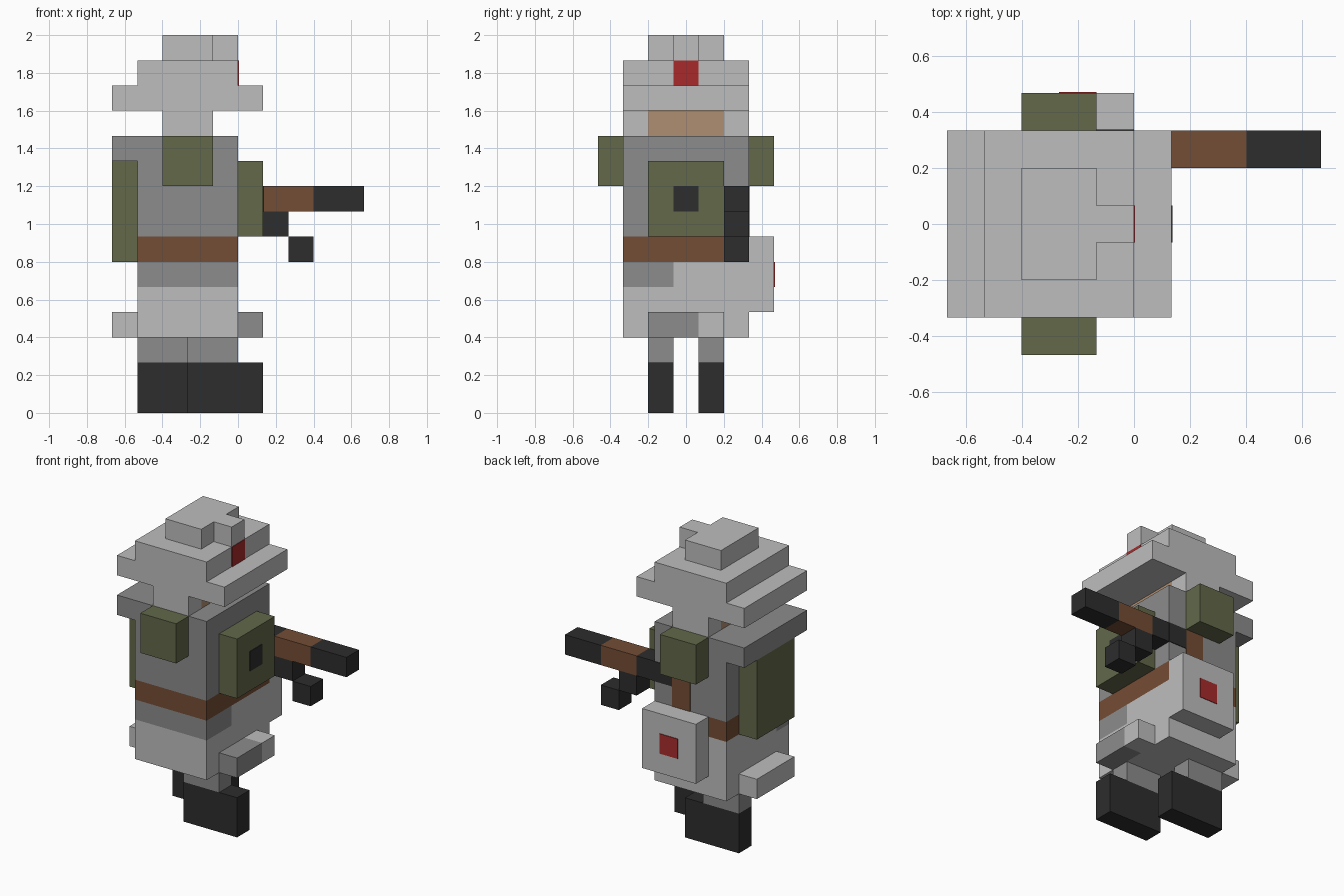
import bpy
import bmesh

cube = bpy.data.objects.get("Cube")
if cube:
    bpy.data.objects.remove(cube, do_unlink=True)

U = 2 / 15      # one block of the grid
T = 0.03        # thickness of painted plates, in blocks


def linear(c):
    c /= 255
    return c / 12.92 if c <= 0.04045 else ((c + 0.055) / 1.055) ** 2.4


def material(name, r, g, b):
    mat = bpy.data.materials.new(name)
    col = (linear(r), linear(g), linear(b), 1)
    mat.use_nodes = True
    mat.diffuse_color = col
    bsdf = mat.node_tree.nodes["Principled BSDF"]
    bsdf.inputs["Base Color"].default_value = col
    bsdf.inputs["Roughness"].default_value = 0.9
    return mat


LIGHT = material("light_grey", 190, 190, 190)
GREY = material("mid_grey", 140, 140, 140)
GREEN = material("olive_green", 98, 104, 74)
BROWN = material("leather_brown", 116, 77, 53)
BLACK = material("near_black", 45, 45, 45)
RED = material("red", 168, 43, 43)
SKIN = material("skin", 176, 143, 114)


def prism(name, mat, outline, lo, hi, axis="z"):
    """Extrude an outline along z (outline in x, y) or along y (outline in x, z)."""
    def place(a, b, h):
        return (a * U, b * U, h * U) if axis == "z" else (a * U, h * U, b * U)
    bm = bmesh.new()
    bottom = [bm.verts.new(place(a, b, lo)) for a, b in outline]
    top = [bm.verts.new(place(a, b, hi)) for a, b in outline]
    bm.faces.new(bottom)
    bm.faces.new(top)
    for i in range(len(outline)):
        j = (i + 1) % len(outline)
        bm.faces.new((bottom[i], bottom[j], top[j], top[i]))
    bmesh.ops.recalc_face_normals(bm, faces=bm.faces)
    mesh = bpy.data.meshes.new(name)
    bm.to_mesh(mesh)
    bm.free()
    mesh.materials.append(mat)
    obj = bpy.data.objects.new(name, mesh)
    bpy.context.collection.objects.link(obj)
    return obj


def box(name, mat, x, y, z):
    """Box from (low, high) pairs in blocks."""
    return prism(name, mat, [(x[0], y[0]), (x[1], y[0]), (x[1], y[1]), (x[0], y[1])], *z)


# Hat: brim and dome in one stepped profile, crown with a front ridge
prism("hat", LIGHT, [(-5, 12), (1, 12), (1, 13), (0, 13), (0, 14), (-4, 14),
                     (-4, 13), (-5, 13)], -2.5, 2.5, "y")
prism("hat_crown", LIGHT, [(-3, -1.5), (-1, -1.5), (-1, -0.5), (0, -0.5), (0, 0.5),
                           (-1, 0.5), (-1, 1.5), (-3, 1.5)], 14, 15)
box("hat_badge", RED, (0, T), (-0.5, 0.5), (13, 14))

# Head
box("head", SKIN, (-3, -1), (-1.5, 1.5), (11, 12))

# Parts repeated on both sides
for side, s in (("right", -1), ("left", 1)):
    box(side + "_ear_flap", LIGHT, (-3, -1), sorted((1.5 * s, 2.5 * s)), (11, 12))
    box(side + "_shoulder_pad", GREEN, (-3, -1), sorted((2.5 * s, 3.5 * s)), (9, 11))
    # Legs are staggered in a walking pose
    y, x = sorted((0.5 * s, 1.5 * s)), -1 - s
    box(side + "_leg", GREY, (x - 2, x), y, (2, 3))
    box(side + "_boot", BLACK, (x - 2, x + 1), y, (0, 2))

# Torso: jacket with rear collar, belt, hips and skirt
prism("jacket", GREY, [(-4, 7), (0, 7), (0, 11), (-5, 11), (-5, 10), (-4, 10)],
      -2.5, 2.5, "y")
box("belt", BROWN, (-4, 0), (-2.5, 2.5), (6, 7))
prism("hip_shirt", GREY, [(-4, -2.5), (0, -2.5), (0, -0.5), (-1, -0.5), (-1, -1.5),
                          (-4, -1.5)], 5, 6)
prism("hip_coat", LIGHT, [(-4, -1.5), (-1, -1.5), (-1, -0.5), (0, -0.5), (0, 2.5),
                          (-4, 2.5)], 5, 6)
box("skirt", LIGHT, (-4, 0), (-2.5, 2.5), (3, 5))
box("skirt_back_hem", LIGHT, (-5, -4), (-1.5, 1.5), (3, 4))
box("skirt_front_hem_grey", GREY, (0, 1), (-1.5, 0.5), (3, 4))
box("skirt_front_hem_light", LIGHT, (0, 1), (0.5, 1.5), (3, 4))

# Chest pouch and backpack
box("chest_pouch", GREEN, (0, 1), (-1.5, 1.5), (7, 10))
box("pouch_button", BLACK, (1, 1 + T), (-0.5, 0.5), (8, 9))
box("backpack", GREEN, (-5, -4), (-1.5, 1.5), (6, 10))

# Side bag with strap and red mark
box("side_bag", LIGHT, (-3, 0), (2.5, 3.5), (4, 7))
box("bag_mark", RED, (-2, -1), (3.5, 3.5 + T), (5, 6))
box("bag_strap", BROWN, (-2, -1), (2.5, 2.5 + T), (7, 9))

# Weapon held along the left side
box("weapon_stock_end", BLACK, (-1, 0), (2.5, 2.5 + T), (8, 9))
box("weapon_receiver", BLACK, (0, 1), (1.5, 2.5), (8, 9))
box("weapon_handguard", BROWN, (1, 3), (1.5, 2.5), (8, 9))
box("weapon_barrel", BLACK, (3, 5), (1.5, 2.5), (8, 9))
box("magazine_upper", BLACK, (1, 2), (1.5, 2.5), (7, 8))
box("magazine_lower", BLACK, (2, 3), (1.5, 2.5), (6, 7))
